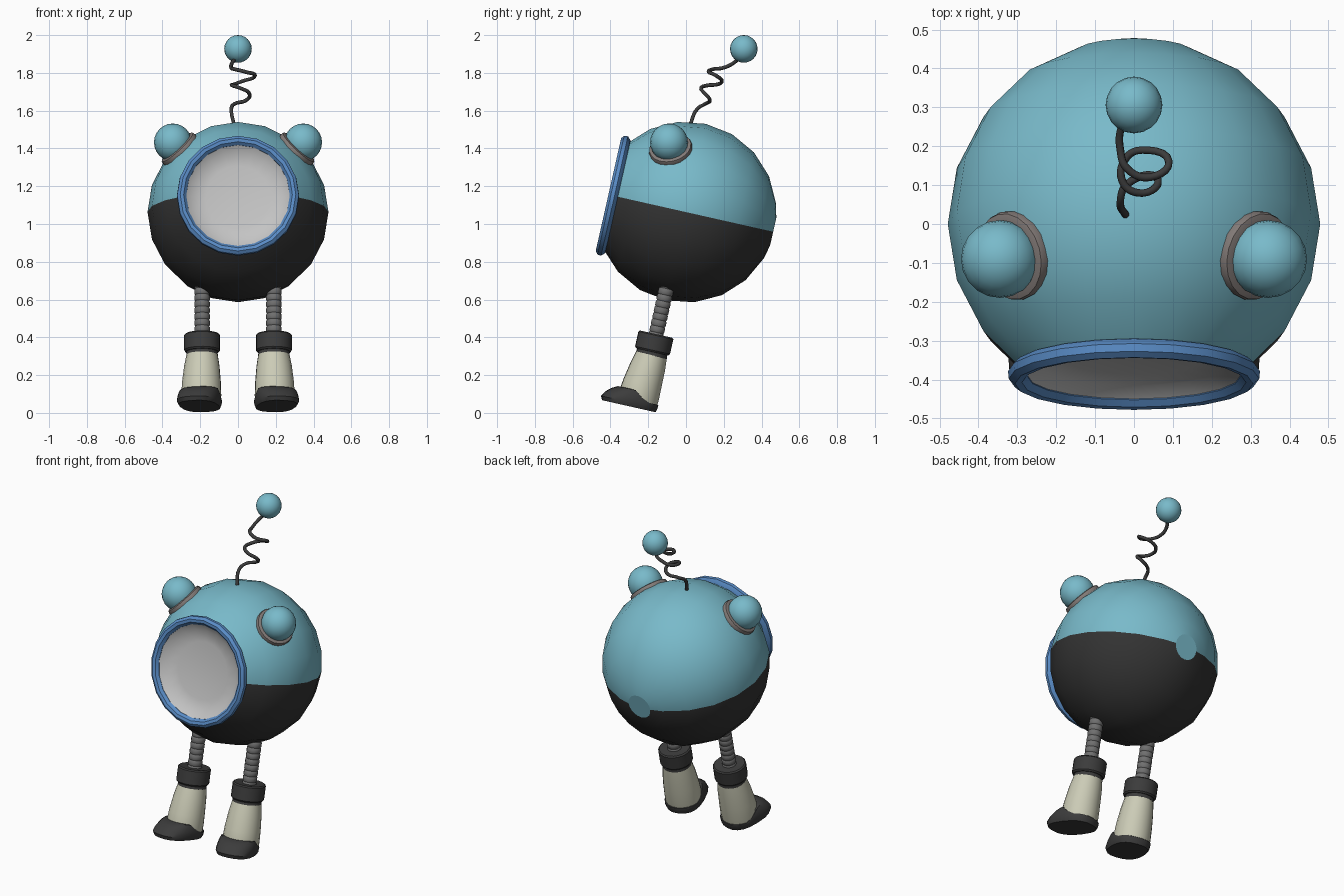
import bpy, bmesh, math
from mathutils import Matrix, Vector

if "Cube" in bpy.data.objects:
    bpy.data.objects.remove(bpy.data.objects["Cube"])


def material(name, rgb):
    m = bpy.data.materials.new(name)
    m.diffuse_color = (*rgb, 1)
    m.use_nodes = True
    m.node_tree.nodes["Principled BSDF"].inputs["Base Color"].default_value = m.diffuse_color
    return m


TEAL = material("teal", (0.19, 0.49, 0.59))
BLACK = material("hull black", (0.033, 0.033, 0.033))
CHARCOAL = material("charcoal", (0.045, 0.045, 0.045))
BLUE = material("rim blue", (0.10, 0.26, 0.56))
GLASS = material("pale grey", (0.55, 0.55, 0.55))
CREAM = material("cream", (0.60, 0.60, 0.47))
PIPE = material("pipe grey", (0.16, 0.16, 0.16))
COLLAR = material("warm grey", (0.23, 0.20, 0.19))

# The whole figure leans back around the body centre
CENTRE = Vector((0, 0, 1.063))
TILT = Matrix.Translation(CENTRE) @ Matrix.Rotation(math.radians(-12.7), 4, 'X')
FRONT = TILT @ Matrix.Rotation(math.radians(90), 4, 'X')   # lathe axis faces forward


def finish(name, bm, mats, matrix, angle=35):
    bmesh.ops.recalc_face_normals(bm, faces=bm.faces)
    me = bpy.data.meshes.new(name)
    bm.to_mesh(me)
    bm.free()
    for m in mats:
        me.materials.append(m)
    me.polygons.foreach_set("use_smooth", [True] * len(me.polygons))
    me.transform(matrix)
    me.set_sharp_from_angle(angle=math.radians(angle))
    ob = bpy.data.objects.new(name, me)
    bpy.context.collection.objects.link(ob)
    return ob


def loft(rings, closed=False):
    """Skin a stack of point rings; cap the ends, or join them when closed."""
    bm = bmesh.new()
    vs = [[bm.verts.new(p) for p in r] for r in rings]
    n = len(vs[0])
    pairs = list(zip(vs, vs[1:])) + ([(vs[-1], vs[0])] if closed else [])
    for a, b in pairs:
        for i in range(n):
            j = (i + 1) % n
            bm.faces.new((a[i], a[j], b[j], b[i]))
    if not closed:
        bm.faces.new(vs[0])
        bm.faces.new(vs[-1])
    return bm


def circle(r, h, n, sx=1, sy=1, oy=0):
    return [(r * sx * math.cos(2 * math.pi * i / n),
             r * sy * math.sin(2 * math.pi * i / n) + oy, h) for i in range(n)]


def lathe(name, profile, mat, matrix, n=20, closed=False, angle=35):
    return finish(name, loft([circle(r, h, n) for r, h in profile], closed),
                  [mat], matrix, angle)


def ball(name, r, pos, mat):
    bm = bmesh.new()
    bmesh.ops.create_uvsphere(bm, u_segments=20, v_segments=12, radius=r)
    return finish(name, bm, [mat], Matrix.Translation(pos))


# Body: ball open at the front, lower half black, flat teal cap at the back
R = 0.479
angles = [math.radians(a) for a in (37, 54, 72, 90, 108, 126, 144, 162, 171)]
rings = [circle(0.24, 0.35, 20)]
rings += [circle(R * math.sin(a), R * math.cos(a), 20) for a in angles]
body = finish("body", loft(rings), [TEAL, BLACK], FRONT)
back = TILT.inverted()
for p in body.data.polygons:
    c = back @ p.center
    cap = c.y > 0.46 and len(p.vertices) > 4
    p.material_index = 1 if c.z < -0.001 and not cap else 0
    if cap:
        p.use_smooth = False

# Window rim and the shallow dish inside it
lathe("window_rim", [(0.285, 0.365), (0.308, 0.372), (0.324, 0.388), (0.322, 0.408),
                     (0.306, 0.421), (0.288, 0.418), (0.274, 0.402), (0.272, 0.37)],
      BLUE, FRONT, closed=True)
lathe("window_dish", [(0.17, 0.358), (0.24, 0.372), (0.277, 0.402),
                      (0.284, 0.385), (0.26, 0.352), (0.17, 0.345)], GLASS, FRONT)

# Antenna: loose spring with a ball on top
path = [(-.02, .02, 1.52), (-.035, .06, 1.61), (-.02, .10, 1.635), (.05, .125, 1.66),
        (.06, .10, 1.69), (.01, .08, 1.72), (-.03, .11, 1.733), (-.02, .17, 1.74),
        (.02, .19, 1.755), (.09, .16, 1.785), (.04, .12, 1.805), (-.02, .145, 1.82),
        (-.035, .19, 1.825), (-.035, .24, 1.845), (-.01, .29, 1.885)]
curve = bpy.data.curves.new("antenna_spring", 'CURVE')
curve.dimensions = '3D'
curve.bevel_depth = 0.010
curve.bevel_resolution = 2
curve.resolution_u = 5
curve.use_fill_caps = True
spline = curve.splines.new('BEZIER')
spline.bezier_points.add(len(path) - 1)
for bp, co in zip(spline.bezier_points, path):
    bp.co = co
    bp.handle_left_type = bp.handle_right_type = 'AUTO'
curve.materials.append(CHARCOAL)
bpy.context.collection.objects.link(bpy.data.objects.new("antenna_spring", curve))
ball("antenna_ball", 0.073, (0, 0.306, 1.927), TEAL)


def smooth(t):
    t = min(1, max(0, t))
    return t * t * (3 - 2 * t)


def foot_ring(toe, heel, half, z_toe, z_heel, n=20):
    """Rounded foot outline, raised at the toe end."""
    pts = []
    for i in range(n):
        a = 2 * math.pi * i / n
        c, s = math.cos(a), math.sin(a)
        x = half * math.copysign(abs(c) ** 0.8, c)
        y = (toe + heel) / 2 + (heel - toe) / 2 * math.copysign(abs(s) ** 0.8, s)
        pts.append((x, y, z_heel + (z_toe - z_heel) * smooth((0.0 - y) / 0.06)))
    return pts


for side, tag in ((-1, "left"), (1, "right")):
    # Side knob on a grey collar, pointing away from the body centre
    knob = Vector((side * 0.345, -0.09, 1.432))
    axis = (knob - CENTRE).normalized()
    ball("knob_" + tag, 0.1, knob, TEAL)
    aim = Matrix.Translation(CENTRE) @ axis.to_track_quat('Z', 'Y').to_matrix().to_4x4()
    lathe("knob_collar_" + tag, [(0.112, 0.43), (0.116, 0.465), (0.112, 0.478),
                                 (0.098, 0.482)], COLLAR, aim)

    # Ribbed leg pipe
    leg = TILT @ Matrix.Translation((side * 0.19, -0.012, 0))
    ribs = []
    for k in range(9):
        z = -0.39 - 0.034 * k
        ribs += [(0.041, z), (0.041, z - 0.022), (0.037, z - 0.028)]
    lathe("leg_pipe_" + tag, ribs, PIPE, leg, n=14)

    # Boot, turned slightly outward
    boot = leg @ Matrix.Rotation(side * math.radians(14), 4, 'Z')
    lathe("boot_cuff_" + tag, [(0.045, -0.667), (0.088, -0.665), (0.095, -0.672),
                               (0.095, -0.752), (0.088, -0.761), (0.06, -0.762)],
          CHARCOAL, boot)
    lathe("boot_neck_" + tag, [(0.081, -0.75), (0.084, -0.782), (0.07, -0.783)],
          CHARCOAL, boot)
    shaft = [circle(0.06, -0.770, 20), circle(0.083, -0.775, 20),
             circle(0.094, -0.84, 20, oy=-0.006), circle(0.103, -0.93, 20, oy=-0.014),
             circle(0.106, -1.0, 20, sy=1.02, oy=-0.018),
             circle(0.103, -1.045, 20, sy=1.0, oy=-0.016)]
    finish("boot_shaft_" + tag, loft(shaft), [CREAM], boot)
    shoe = [foot_ring(-0.205, 0.086, 0.103, -1.069, -1.069),
            foot_ring(-0.215, 0.091, 0.112, -1.048, -1.050),
            foot_ring(-0.198, 0.092, 0.111, -1.020, -1.036),
            foot_ring(-0.165, 0.091, 0.109, -0.993, -1.030),
            foot_ring(-0.135, 0.088, 0.106, -0.978, -1.028),
            foot_ring(-0.08, 0.04, 0.06, -0.975, -1.028)]
    finish("shoe_" + tag, loft(shoe), [CHARCOAL], boot)
